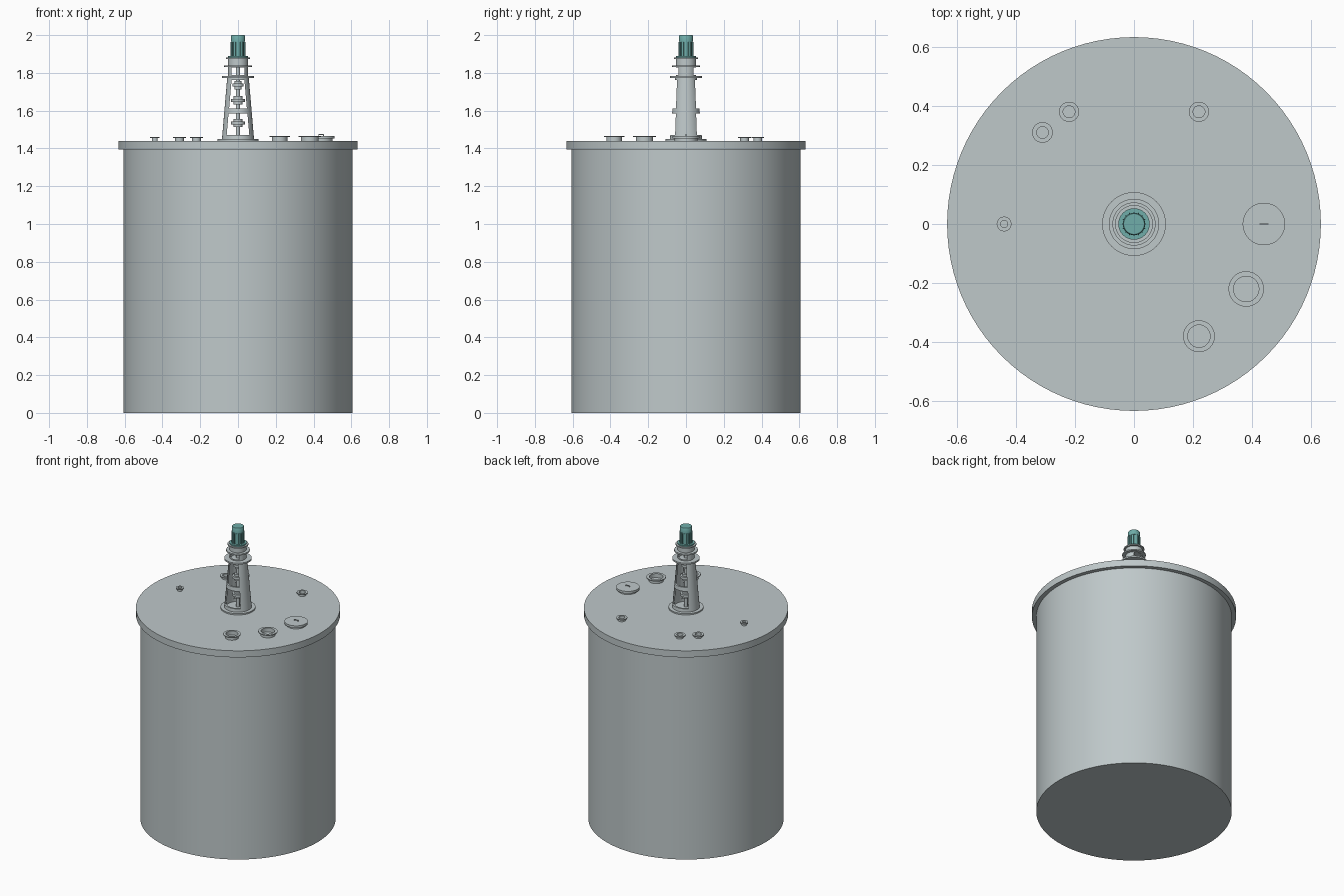
import bpy, bmesh, math
from mathutils import Matrix

if "Cube" in bpy.data.objects:
    bpy.data.objects.remove(bpy.data.objects["Cube"], do_unlink=True)


def material(name, rgb):
    m = bpy.data.materials.new(name)
    m.use_nodes = True
    m.diffuse_color = (*rgb, 1)
    m.node_tree.nodes["Principled BSDF"].inputs["Base Color"].default_value = (*rgb, 1)
    return m


STEEL = material("steel grey", (0.52, 0.58, 0.59))
TEAL = material("motor teal", (0.16, 0.42, 0.40))


def finish(name, bm, mat, smooth=True):
    bmesh.ops.recalc_face_normals(bm, faces=bm.faces)
    mesh = bpy.data.meshes.new(name)
    bm.to_mesh(mesh)
    bm.free()
    mesh.materials.append(mat)
    ob = bpy.data.objects.new(name, mesh)
    bpy.context.collection.objects.link(ob)
    if smooth:
        bpy.ops.object.select_all(action="DESELECT")
        ob.select_set(True)
        bpy.context.view_layer.objects.active = ob
        bpy.ops.object.shade_smooth_by_angle(angle=math.radians(35))
    return ob


def lathe(name, profile, mat=STEEL, at=(0, 0), seg=48, closed=False):
    """Revolve (radius, z) points about a vertical axis; closed makes a hollow ring."""
    bm = bmesh.new()
    rings = []
    for r, z in profile:
        rings.append([bm.verts.new((at[0] + r * math.cos(a), at[1] + r * math.sin(a), z))
                      for a in (2 * math.pi * i / seg for i in range(seg))])
    pairs = list(zip(rings, rings[1:]))
    if closed:
        pairs.append((rings[-1], rings[0]))
    else:
        bm.faces.new(rings[0])
        bm.faces.new(rings[-1])
    for a, b in pairs:
        for i in range(seg):
            j = (i + 1) % seg
            bm.faces.new((a[i], a[j], b[j], b[i]))
    return finish(name, bm, mat)


def disc(name, r, z0, z1, mat=STEEL, at=(0, 0), seg=48):
    return lathe(name, [(r, z0), (r, z1)], mat, at, seg)


def cut_windows(ob, windows):
    """Cut tapered openings (z0, z1, half width low, half width high) through front and back."""
    for z0, z1, w0, w1 in windows:
        bm = bmesh.new()
        outline = [(-w0, z0), (w0, z0), (w1, z1), (-w1, z1)]
        face = bm.faces.new([bm.verts.new((x, -0.2, z)) for x, z in outline])
        ext = bmesh.ops.extrude_face_region(bm, geom=[face])
        for v in ext["geom"]:
            if isinstance(v, bmesh.types.BMVert):
                v.co.y = 0.2
        cutter = finish("window_cutter", bm, STEEL, False)
        cutter.hide_render = True
        mod = ob.modifiers.new("window", "BOOLEAN")
        mod.operation, mod.solver, mod.object = "DIFFERENCE", "EXACT", cutter
        bpy.context.view_layer.objects.active = ob
        # Keep the cut ahead of the smoothing step
        bpy.ops.object.modifier_move_to_index(modifier=mod.name, index=0)
        bpy.ops.object.modifier_apply(modifier=mod.name)
        bpy.data.objects.remove(cutter, do_unlink=True)


# Tank and lid
LID = 1.44
disc("tank_body", 0.606, 0, 1.40, seg=96)
disc("tank_lid", 0.633, 1.395, LID, seg=96)

# Open nozzles on the lid: x, y, flange radius, bore radius, top
nozzles = [(-0.44, 0, 0.025, 0.012, 1.461), (-0.31, 0.31, 0.035, 0.020, 1.461),
           (-0.22, 0.38, 0.034, 0.020, 1.461), (0.22, 0.38, 0.034, 0.020, 1.461),
           (0.38, -0.22, 0.060, 0.043, 1.467), (0.22, -0.38, 0.054, 0.038, 1.467)]
for i, (x, y, r, bore, top) in enumerate(nozzles):
    neck = bore + 0.003
    lathe(f"nozzle_{i + 1}", [(bore, LID), (neck, LID), (neck, top - 0.006),
          (r, top - 0.006), (r, top), (bore, top)], at=(x, y), seg=32, closed=True)

# Manhole with handle
hatch = (0.44, 0)
lathe("manhole", [(0.060, LID), (0.060, 1.452), (0.072, 1.452), (0.072, 1.467)], at=hatch)
bm = bmesh.new()
for x, z, w, h in [(-0.013, 1.47, 0.004, 0.008), (0.013, 1.47, 0.004, 0.008),
                   (0, 1.474, 0.03, 0.004)]:
    bmesh.ops.create_cube(bm, size=1, matrix=Matrix.Translation((hatch[0] + x, 0, z))
                          @ Matrix.Diagonal((w, 0.005, h, 1)))
finish("manhole_handle", bm, STEEL, False)

# Mixer stand: tapered hollow lantern with two openings front and back
disc("stand_base_flange", 0.108, LID, 1.449)
lantern = lathe("stand_lantern", [(0.085, 1.449), (0.057, 1.776), (0.045, 1.776),
                                  (0.073, 1.449)], closed=True)
cut_windows(lantern, [(1.47, 1.585, 0.060, 0.050), (1.612, 1.762, 0.047, 0.034)])
disc("stand_top_flange", 0.085, 1.774, 1.784)

# Drive shaft with couplings and bearings
lathe("drive_shaft", [(0.011, LID), (0.011, 1.84)], seg=24)
for i, (z, r) in enumerate([(1.535, 0.036), (1.655, 0.036), (1.735, 0.030)]):
    lathe(f"shaft_coupling_{i + 1}", [(r * 0.65, z - 0.022), (r * 0.65, z - 0.008),
          (r, z - 0.008), (r, z + 0.008), (r * 0.65, z + 0.008), (r * 0.65, z + 0.022)], seg=32)

# Adapter and gearbox
adapter = lathe("adapter_ring", [(0.052, 1.784), (0.052, 1.832), (0.042, 1.832),
                                 (0.042, 1.784)], closed=True)
cut_windows(adapter, [(1.788, 1.828, 0.034, 0.034)])
lathe("gearbox", [(0.073, 1.831), (0.073, 1.840), (0.053, 1.840), (0.053, 1.873),
                  (0.064, 1.873), (0.064, 1.881)])

# Motor with cooling fins
lathe("motor", [(0.053, 1.881), (0.053, 1.889), (0.035, 1.889), (0.035, 1.965),
                (0.038, 1.965), (0.038, 1.995), (0.035, 2.0)], TEAL)
bm = bmesh.new()
for i in range(16):
    bmesh.ops.create_cube(bm, size=1, matrix=Matrix.Rotation(math.tau * i / 16, 4, "Z")
                          @ Matrix.Translation((0.036, 0, 1.926))
                          @ Matrix.Diagonal((0.010, 0.004, 0.074, 1)))
finish("motor_fins", bm, TEAL, False)
